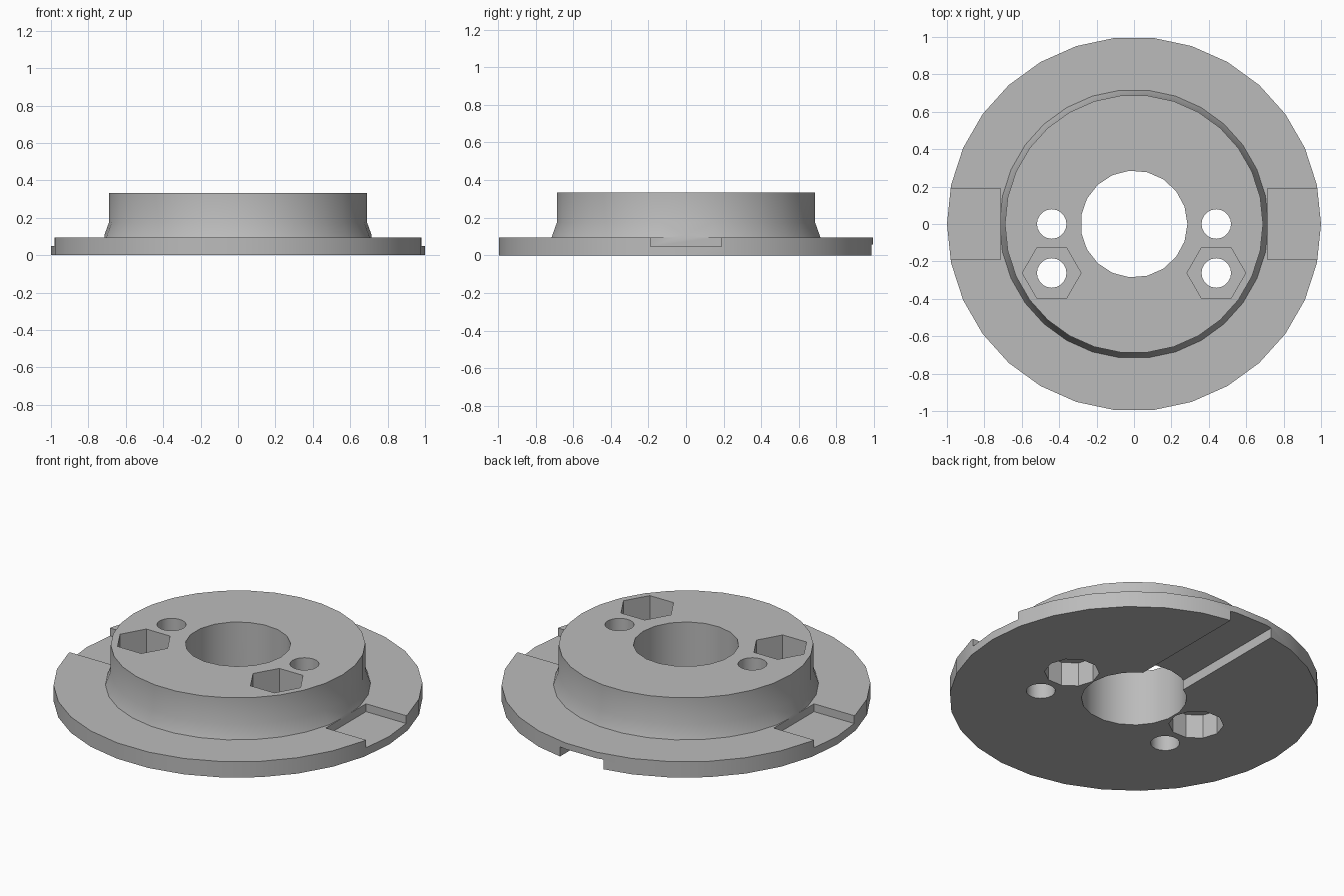
import bpy, bmesh, math
from mathutils import Matrix

old = bpy.data.objects.get("Cube")
if old:
    bpy.data.objects.remove(old, do_unlink=True)

grey = bpy.data.materials.new("plain grey")
grey.use_nodes = True
grey.diffuse_color = (0.5, 0.5, 0.5, 1)
grey.node_tree.nodes["Principled BSDF"].inputs["Base Color"].default_value = (0.5, 0.5, 0.5, 1)


def make_object(name, bm):
    bmesh.ops.recalc_face_normals(bm, faces=bm.faces[:])
    mesh = bpy.data.meshes.new(name)
    bm.to_mesh(mesh)
    bm.free()
    mesh.materials.append(grey)
    obj = bpy.data.objects.new(name, mesh)
    bpy.context.collection.objects.link(obj)
    return obj


def turned(name, profile, sides, x=0, y=0):
    """Solid of stacked rings from (radius, height) pairs."""
    bm = bmesh.new()
    rings = []
    for r, z in profile:
        angles = [math.tau * i / sides for i in range(sides)]
        rings.append([bm.verts.new((x + r * math.cos(a), y + r * math.sin(a), z)) for a in angles])
    for low, high in zip(rings, rings[1:]):
        for i in range(sides):
            j = (i + 1) % sides
            bm.faces.new((low[i], low[j], high[j], high[i]))
    bm.faces.new(rings[0][::-1])
    bm.faces.new(rings[-1])
    return make_object(name, bm)


def box(name, low, high):
    bm = bmesh.new()
    size = [b - a for a, b in zip(low, high)]
    mid = [(a + b) / 2 for a, b in zip(low, high)]
    bmesh.ops.create_cube(bm, size=1, matrix=Matrix.Translation(mid) @ Matrix.Diagonal((*size, 1)))
    return make_object(name, bm)


def cut(body, cutter):
    cutter.hide_render = True
    mod = body.modifiers.new("cut", "BOOLEAN")
    mod.operation = "DIFFERENCE"
    mod.solver = "EXACT"
    mod.object = cutter
    bpy.context.view_layer.objects.active = body
    bpy.ops.object.modifier_apply(modifier=mod.name)
    bpy.data.objects.remove(cutter, do_unlink=True)


# Flange, flared collar and raised hub in one turned body
TOP = 0.333
body = turned("flanged_hub", [(1, 0), (1, 0.095), (0.719, 0.095), (0.69, 0.175), (0.69, TOP)], 30)

# Central bore
cut(body, turned("bore_cutter", [(0.2857, -0.1), (0.2857, 0.5)], 19))

for side in (-1, 1):
    x = side * 0.44
    # Screw holes
    for y in (0, -0.262):
        cut(body, turned("hole_cutter", [(0.079, -0.1), (0.079, 0.5)], 20, x, y))
    # Hexagonal nut pocket in the top
    cut(body, turned("nut_cutter", [(0.157, 0.17), (0.157, 0.5)], 6, x, -0.262))
    # Round screw head pocket in the underside
    cut(body, turned("head_cutter", [(0.149, -0.1), (0.149, 0.143)], 10, x, 0))
    # Rim notch in the top of the flange
    ends = sorted((side * 0.714, side * 1.1))
    cut(body, box("notch_cutter", (ends[0], -0.19, 0.048), (ends[1], 0.19, 0.13)))

# Channel under the flange from the bore to the back
cut(body, box("channel_cutter", (-0.143, 0.1, -0.1), (0.143, 1.1, 0.058)))

# Smooth round walls with sharp edges
bpy.ops.object.select_all(action="DESELECT")
body.select_set(True)
bpy.context.view_layer.objects.active = body
bpy.ops.object.shade_smooth_by_angle(angle=math.radians(30))
